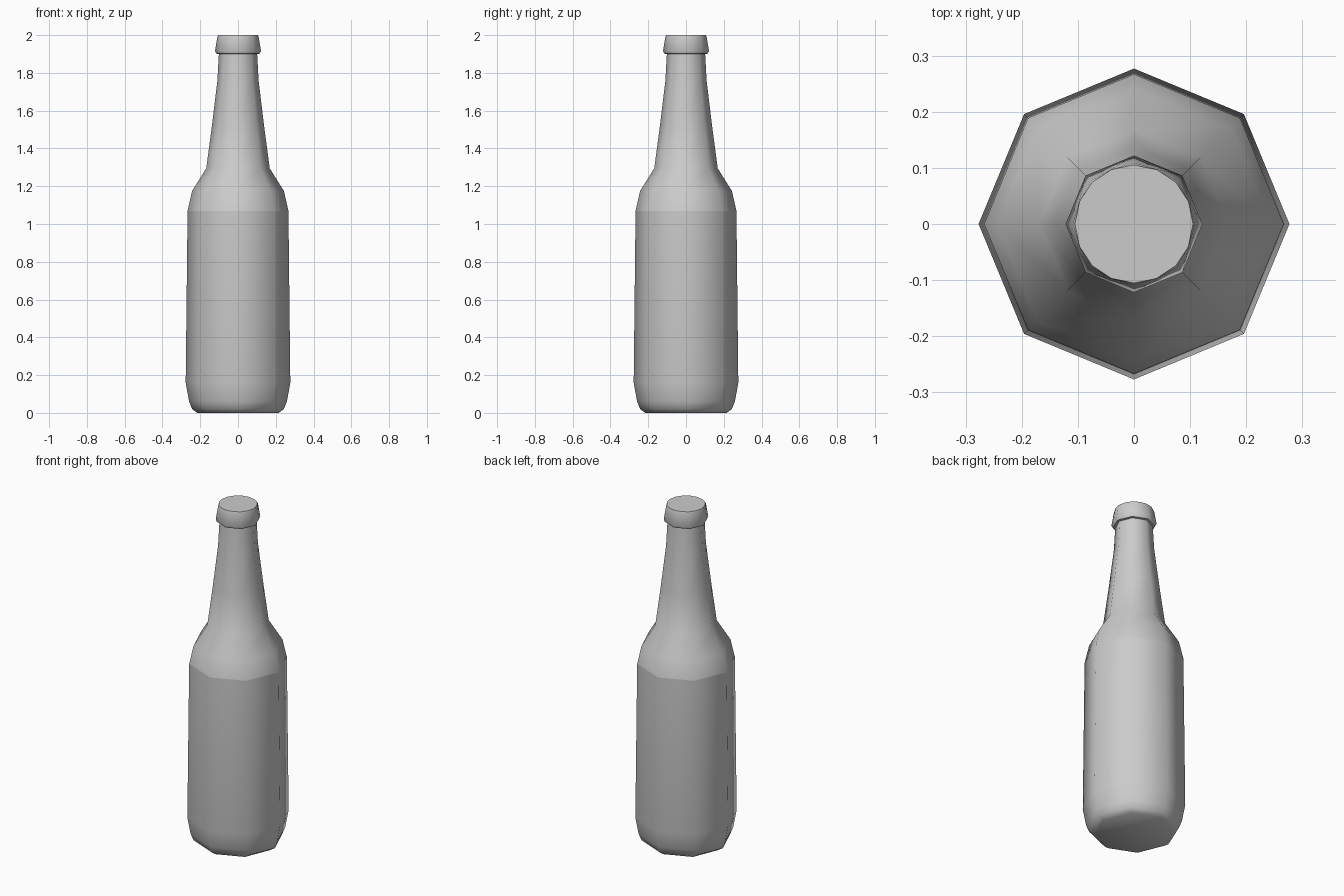
import bpy, bmesh
from math import cos, pi, radians, sin

if "Cube" in bpy.data.objects:
    bpy.data.objects.remove(bpy.data.objects["Cube"])


def revolve(name, profile, sides, facet=None, sharp_rings=()):
    """Stack rings of (radius, z, roundness); roundness 0 keeps an octagonal outline."""
    bm = bmesh.new()
    rings = []
    for r, z, roundness in profile:
        ring = []
        for i in range(sides):
            a = 2 * pi * i / sides
            # midpoints of the octagon sides lie closer to the axis
            octagon = cos(pi / 8) if sides == 16 and i % 2 else 1.0
            k = r * (octagon + (1 - octagon) * roundness)
            ring.append(bm.verts.new((k * cos(a), k * sin(a), z)))
        rings.append(ring)
    for low, high in zip(rings, rings[1:]):
        for i in range(sides):
            j = (i + 1) % sides
            bm.faces.new((low[i], low[j], high[j], high[i]))
    bm.faces.new(rings[0][::-1])
    bm.faces.new(rings[-1])
    for n in sharp_rings:
        for i in range(sides):
            bm.edges.get((rings[n][i], rings[n][(i + 1) % sides])).smooth = False
    mesh = bpy.data.meshes.new(name)
    bm.to_mesh(mesh)
    bm.free()
    obj = bpy.data.objects.new(name, mesh)
    bpy.context.collection.objects.link(obj)
    bpy.ops.object.select_all(action='DESELECT')
    obj.select_set(True)
    bpy.context.view_layer.objects.active = obj
    bpy.ops.object.shade_smooth_by_angle(angle=radians(50))
    return obj


# Octagonal glass body: base, straight side, shoulder and tapering neck
revolve("bottle_body", [
    (0.215, 0.0, 0), (0.243, 0.02, 0), (0.259, 0.06, 0), (0.277, 0.16, 0),
    (0.267, 1.07, 0), (0.243, 1.175, 0), (0.168, 1.295, 0),
    (0.138, 1.52, 0), (0.109, 1.76, 0), (0.101, 1.91, 0),
], 8, sharp_rings=(4,))

# Lip: octagonal at the bottom, becoming round at the mouth
revolve("bottle_lip", [
    (0.100, 1.90, 0), (0.115, 1.902, 0), (0.122, 1.915, 0),
    (0.109, 1.993, 0.6), (0.105, 2.0, 1),
], 16, sharp_rings=(4,))
